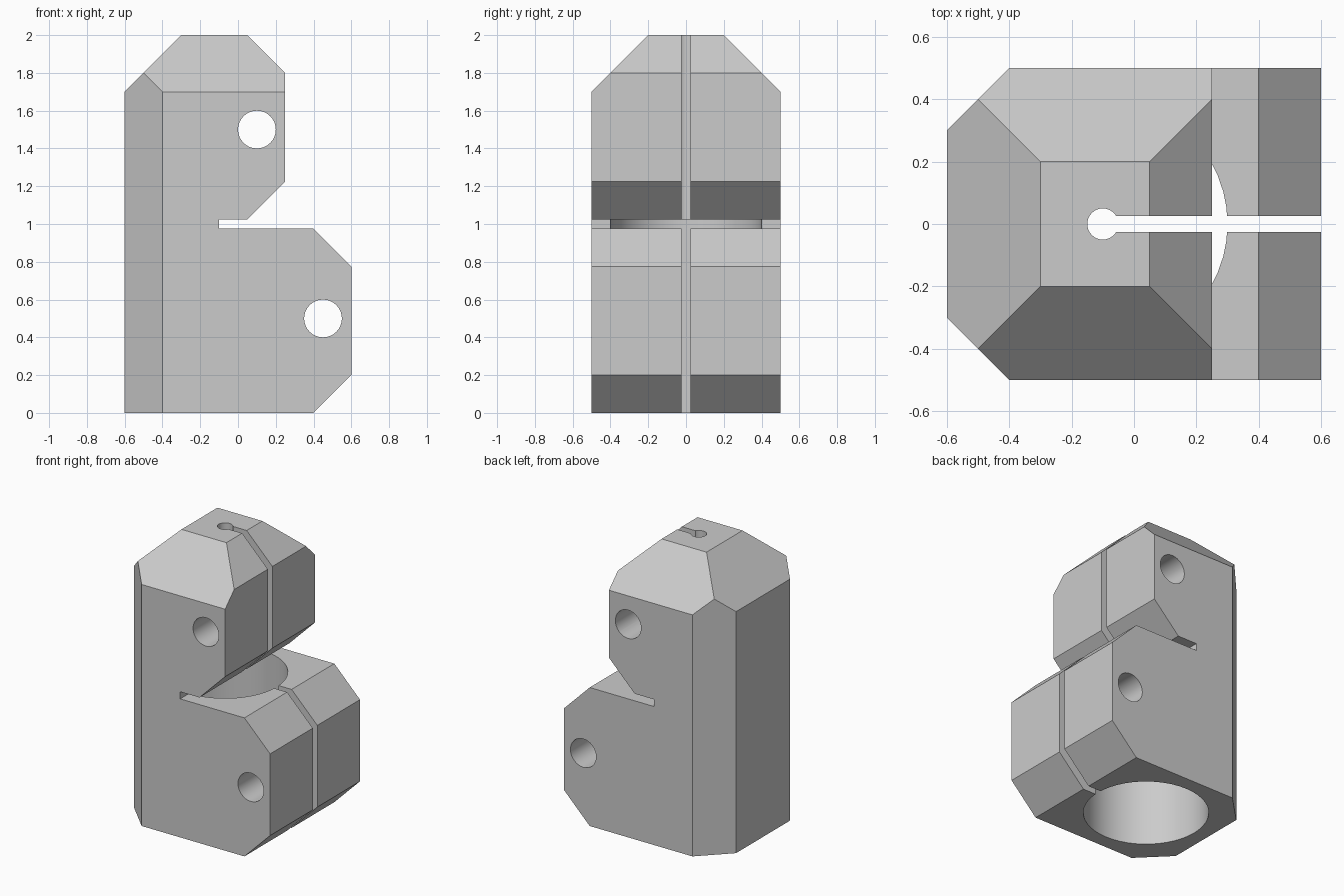
import bpy, bmesh, math
from mathutils import Vector

cube = bpy.data.objects.get("Cube")
if cube:
    bpy.data.objects.remove(cube, do_unlink=True)

grey = bpy.data.materials.new("light_grey")
grey.use_nodes = True
colour = (0.6, 0.6, 0.6, 1)
grey.diffuse_color = colour
grey.node_tree.nodes["Principled BSDF"].inputs["Base Color"].default_value = colour


def add_object(name, bm):
    bmesh.ops.recalc_face_normals(bm, faces=bm.faces)
    mesh = bpy.data.meshes.new(name)
    bm.to_mesh(mesh)
    bm.free()
    mesh.materials.append(grey)
    obj = bpy.data.objects.new(name, mesh)
    bpy.context.collection.objects.link(obj)
    return obj


def chamfer(bm, point, normal):
    """Slice off everything beyond a plane and cap the cut."""
    geom = bm.verts[:] + bm.edges[:] + bm.faces[:]
    cut = bmesh.ops.bisect_plane(bm, geom=geom, plane_co=point,
                                 plane_no=Vector(normal).normalized(),
                                 clear_outer=True)["geom_cut"]
    edges = [e for e in cut if isinstance(e, bmesh.types.BMEdge)]
    bmesh.ops.contextual_create(bm, geom=edges)


def cut_away(body, cutter):
    mod = body.modifiers.new(cutter.name, "BOOLEAN")
    mod.operation = "DIFFERENCE"
    mod.solver = "EXACT"
    mod.object = cutter
    bpy.context.view_layer.objects.active = body
    bpy.ops.object.modifier_apply(modifier=mod.name)
    bpy.data.objects.remove(cutter, do_unlink=True)


def cylinder(name, radius, depth, location, sides, along_y=False):
    bm = bmesh.new()
    bmesh.ops.create_cone(bm, cap_ends=True, segments=sides, radius1=radius,
                          radius2=radius, depth=depth)
    obj = add_object(name, bm)
    # put a vertex on the x axis
    obj.rotation_euler = (math.pi / 2, 0, 0) if along_y else (0, 0, math.pi / 2)
    obj.location = location
    return obj


# Clamp body: side profile with the horizontal slot, extruded through y
profile = [(-0.6, 0), (0.4, 0), (0.6, 0.2), (0.6, 0.775), (0.4, 0.975),
           (-0.1, 0.975), (-0.1, 1.025), (0.05, 1.025), (0.25, 1.225),
           (0.25, 1.8), (0.05, 2), (-0.3, 2), (-0.6, 1.7)]
bm = bmesh.new()
face = bm.faces.new([bm.verts.new((x, -0.5, z)) for x, z in profile])
side = bmesh.ops.extrude_face_region(bm, geom=[face])["geom"]
bmesh.ops.translate(bm, vec=(0, 1, 0),
                    verts=[v for v in side if isinstance(v, bmesh.types.BMVert)])
bmesh.ops.recalc_face_normals(bm, faces=bm.faces)
for s in (-1, 1):
    chamfer(bm, (-0.6, 0.3 * s, 0), (-1, s, 0))    # upright rear corners
    chamfer(bm, (0, 0.5 * s, 1.7), (0, s, 1))      # sloping top sides
body = add_object("clamp_body", bm)

# Large bore from below, narrow bore to the top
cut_away(body, cylinder("large_bore", 0.4, 1.225, (-0.1, 0, 0.4125), 48))
cut_away(body, cylinder("small_bore", 0.05, 1.4, (-0.1, 0, 1.6), 32))

# Vertical clamping slot
bm = bmesh.new()
bmesh.ops.create_cube(bm, size=1)
slot = add_object("clamping_slot", bm)
slot.scale = (0.9, 0.05, 2.4)
slot.location = (0.35, 0, 1)
cut_away(body, slot)

# Cross holes for the clamping screws
for name, x, z in (("upper_screw_hole", 0.1, 1.5), ("lower_screw_hole", 0.45, 0.5)):
    cut_away(body, cylinder(name, 0.1, 1.4, (x, 0, z), 32, along_y=True))

# Smooth bores, crisp flat faces
bpy.ops.object.select_all(action="DESELECT")
body.select_set(True)
bpy.context.view_layer.objects.active = body
bpy.ops.object.shade_smooth_by_angle(angle=math.radians(25))
